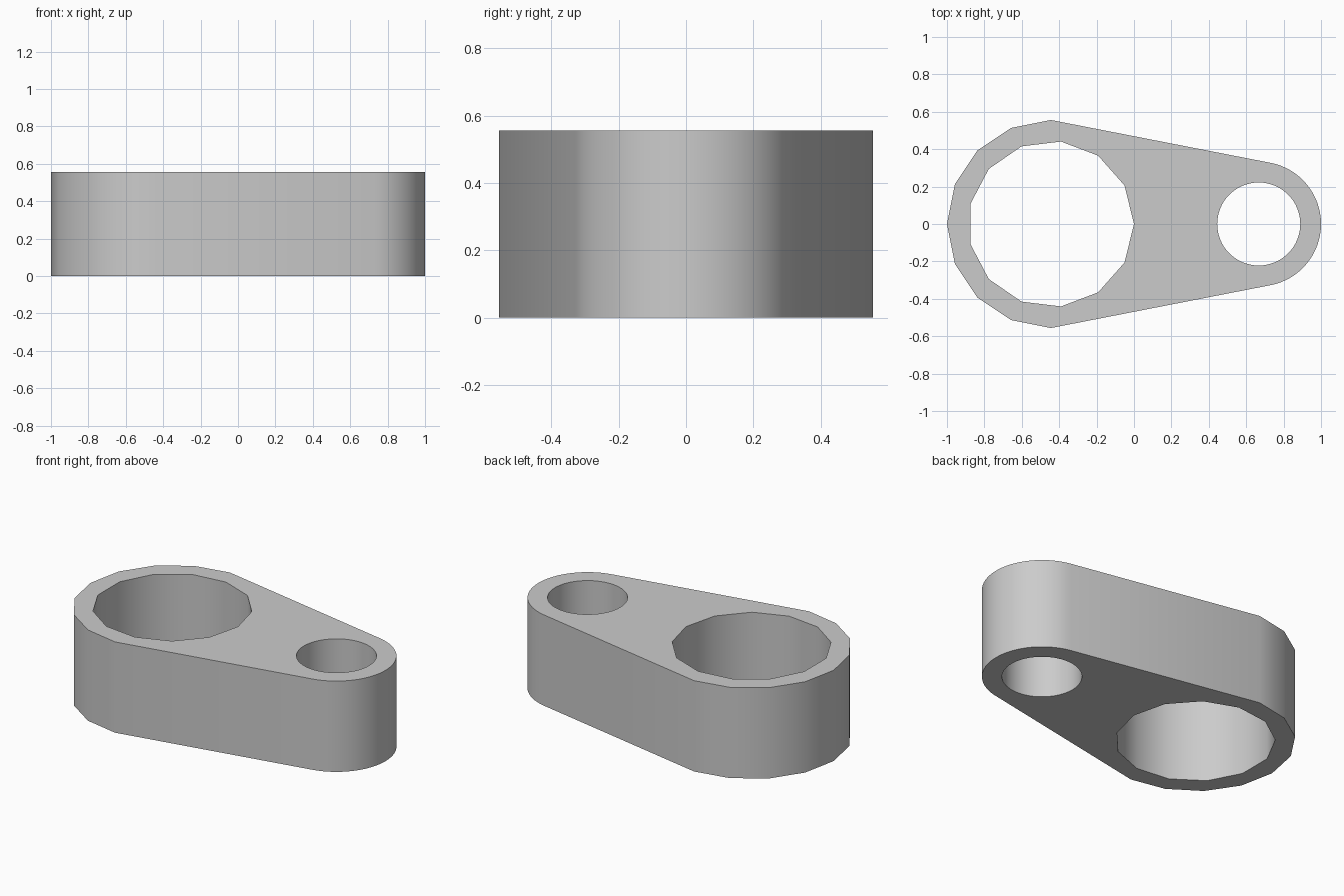
import bpy
import bmesh
from math import cos, sin, radians, acos, atan2, asin, hypot, degrees

cube = bpy.data.objects.get("Cube")
if cube:
    bpy.data.objects.remove(cube, do_unlink=True)

HEIGHT = 0.556
BIG_X, BIG_R, BIG_HOLE = -0.444, 0.556, 0.444
SMALL_X, SMALL_R, SMALL_HOLE = 0.667, 0.333, 0.222


def arc(x, radius, start, end, steps):
    """Points on an arc around (x, 0), both ends included."""
    angles = [radians(start + (end - start) * i / steps) for i in range(steps + 1)]
    return [(x + radius * cos(a), radius * sin(a), 0) for a in angles]


def add_loop(bm, points):
    verts = [bm.verts.new(p) for p in points]
    for a, b in zip(verts, verts[1:] + verts[:1]):
        bm.edges.new((a, b))


# Angle where the straight sides touch the small end
span = SMALL_X - BIG_X
touch = 90 - degrees(atan2(BIG_R, span) - asin(SMALL_R / hypot(span, BIG_R)))

# Outline of the link, with a faceted bore and a round bore
bm = bmesh.new()
add_loop(bm, arc(BIG_X, BIG_R, 90, 270, 8) + arc(SMALL_X, SMALL_R, -touch, touch, 32))
add_loop(bm, arc(BIG_X, BIG_HOLE, 0, 360, 13)[:-1])
add_loop(bm, arc(SMALL_X, SMALL_HOLE, 0, 360, 64)[:-1])
bmesh.ops.triangle_fill(bm, use_beauty=True, edges=bm.edges[:])

# Raise the outline into a solid
raised = bmesh.ops.extrude_face_region(bm, geom=bm.faces[:], use_keep_orig=True)
top_verts = [g for g in raised["geom"] if isinstance(g, bmesh.types.BMVert)]
bmesh.ops.translate(bm, verts=top_verts, vec=(0, 0, HEIGHT))
bmesh.ops.recalc_face_normals(bm, faces=bm.faces[:])

mesh = bpy.data.meshes.new("link_body")
bm.to_mesh(mesh)
bm.free()
link = bpy.data.objects.new("link_body", mesh)
bpy.context.collection.objects.link(link)

# Plain grey finish
grey = bpy.data.materials.new("plain_grey")
grey.use_nodes = True
colour = (0.6, 0.6, 0.6, 1)
grey.diffuse_color = colour
grey.node_tree.nodes["Principled BSDF"].inputs["Base Color"].default_value = colour
mesh.materials.append(grey)

# Smooth walls with crisp rims
bpy.ops.object.select_all(action="DESELECT")
link.select_set(True)
bpy.context.view_layer.objects.active = link
bpy.ops.object.shade_smooth_by_angle(angle=radians(30))
